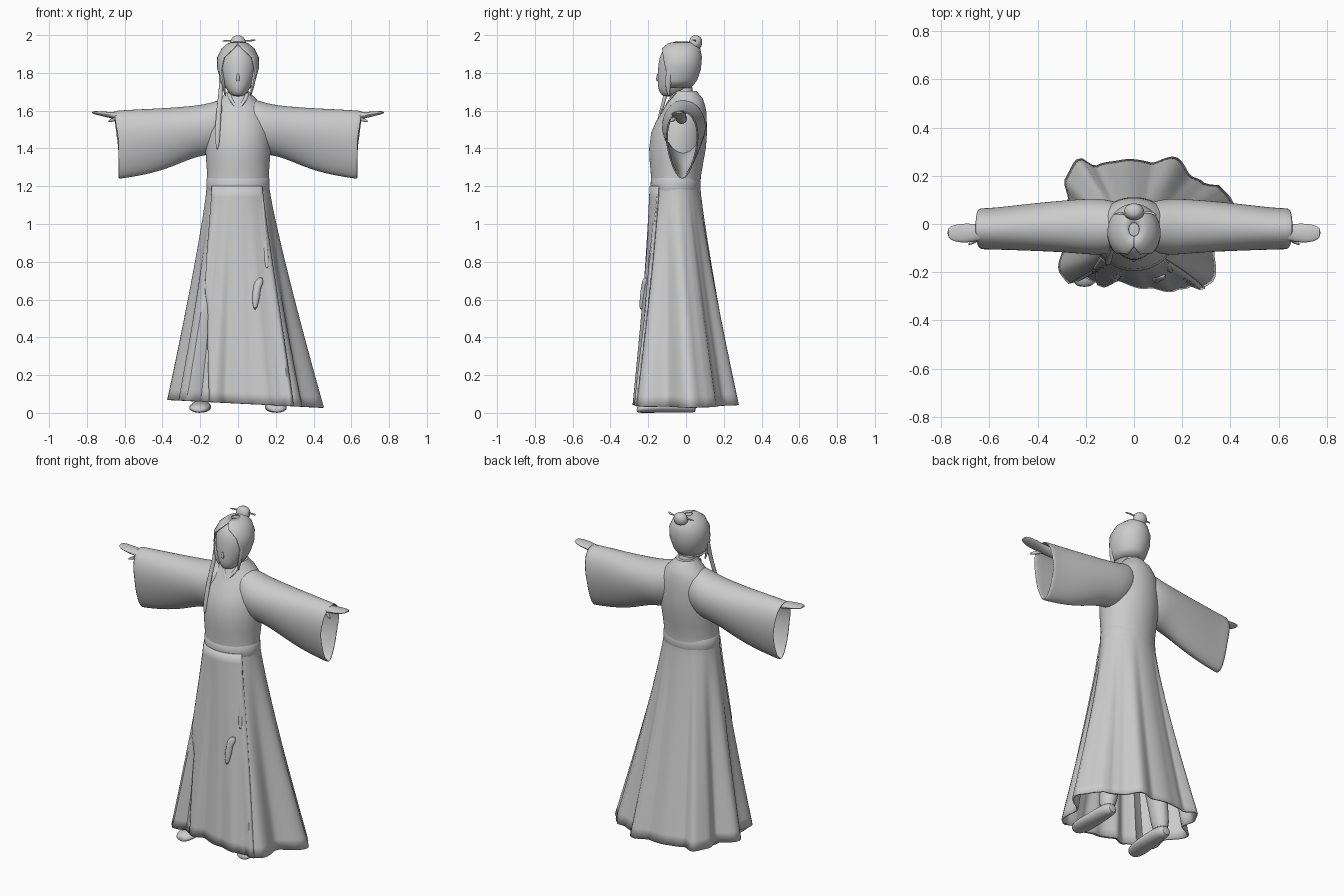
import bpy, bmesh, math
from math import sin, cos, pi, radians

if "Cube" in bpy.data.objects:
    bpy.data.objects.remove(bpy.data.objects["Cube"], do_unlink=True)

GREY = (0.6, 0.6, 0.6, 1)
mat = bpy.data.materials.new("plain_grey")
mat.use_nodes = True
mat.diffuse_color = GREY
bsdf = next(n for n in mat.node_tree.nodes if n.type == 'BSDF_PRINCIPLED')
bsdf.inputs["Base Color"].default_value = GREY


def loft(name, rings, caps=(True, True), closed=True, thick=0, subdiv=0):
    """Skin a list of equal-length point rings."""
    bm = bmesh.new()
    rows = [[bm.verts.new(p) for p in ring] for ring in rings]
    n = len(rows[0])
    for a, b in zip(rows, rows[1:]):
        for i in range(n if closed else n - 1):
            j = (i + 1) % n
            bm.faces.new((a[i], a[j], b[j], b[i]))
    for row, cap in zip((rows[0], rows[-1]), caps):
        if cap and closed:
            bm.faces.new(row)
    bmesh.ops.recalc_face_normals(bm, faces=bm.faces)
    me = bpy.data.meshes.new(name)
    bm.to_mesh(me)
    bm.free()
    me.materials.append(mat)
    ob = bpy.data.objects.new(name, me)
    bpy.context.collection.objects.link(ob)
    if thick:
        m = ob.modifiers.new("thickness", 'SOLIDIFY')
        m.thickness, m.offset = thick, 0
    if subdiv:
        ob.modifiers.new("smooth", 'SUBSURF').levels = subdiv
        ob.modifiers["smooth"].render_levels = subdiv
    bpy.ops.object.select_all(action='DESELECT')
    ob.select_set(True)
    bpy.context.view_layer.objects.active = ob
    bpy.ops.object.shade_smooth_by_angle(angle=radians(50))
    return ob


def stack(name, rows, axis='z', n=16, **kw):
    """Loft ellipses along an axis; row = position, centre pair, radius pair."""
    rings = []
    for t, u, v, ru, rv in rows:
        ring = []
        for i in range(n):
            a = 2 * pi * i / n
            p, q = u + ru * cos(a), v + rv * sin(a)
            ring.append({'x': (t, p, q), 'y': (p, t, q), 'z': (p, q, t)}[axis])
        rings.append(ring)
    return loft(name, rings, subdiv=kw.pop('subdiv', 1), **kw)


def ease(f):
    return f * f * (3 - 2 * f)


# Robe: elliptical body that flares to a folded hem
YC, RX, RY, WAIST, HEM = -0.055, 0.16, 0.125, 1.2, 0.05
hem = [(.45, .03), (.40, .10), (.36, .15), (.29, .165), (.23, .20), (.18, .27), (.07, .25),
       (-.06, .26), (-.16, .235), (-.23, .27), (-.28, .19), (-.27, .10), (-.37, .02),
       (-.29, -.09), (-.305, -.20), (-.265, -.25), (-.20, -.215), (-.13, -.25),
       (-.06, -.225), (.06, -.255), (.17, -.265), (.23, -.25), (.28, -.265), (.325, -.235), (.33, -.10)]
polar = sorted((math.atan2(y, x) % (2 * pi), math.hypot(x, y)) for x, y in hem)
polar = [(polar[-1][0] - 2 * pi, polar[-1][1])] + polar + [(polar[0][0] + 2 * pi, polar[0][1])]


def robe_point(a, z, grow=0.0):
    a %= 2 * pi
    t = max(0, (WAIST - z) / (WAIST - HEM))
    w = t ** 1.15
    for (a0, r0), (a1, r1) in zip(polar, polar[1:]):
        if a0 <= a <= a1:
            r = r0 + (r1 - r0) * ease((a - a0) / (a1 - a0))
            break
    e = 1 / math.hypot(cos(a) / RX, sin(a) / RY)
    r = e * (1 - w) + r * w + grow
    x = r * cos(a)
    return (x, YC * (1 - w) + r * sin(a), z - 0.05 * x * t)


def front_y(x, z):
    pts = [robe_point(pi + pi * i / 90, z) for i in range(91)]
    return min(pts, key=lambda p: abs(p[0] - x))[1]


N = 120
levels = [HEM + (WAIST - HEM) * i / 20 for i in range(21)]
rings = [[robe_point(2 * pi * i / N, z) for i in range(N)] for z in levels]
for z, rx, ry, yc in [(1.26, .158, .128, -.053), (1.33, .163, .137, -.05), (1.40, .168, .145, -.045),
                      (1.48, .168, .143, -.037), (1.54, .16, .13, -.025), (1.59, .145, .113, -.01),
                      (1.63, .12, .098, -.003), (1.66, .09, .085, 0), (1.685, .066, .07, -.005),
                      (1.70, .056, .062, -.007)]:
    rings.append([(rx * cos(2 * pi * i / N), yc + ry * sin(2 * pi * i / N), z) for i in range(N)])
loft("robe", rings, caps=(False, True), thick=0.01)

# Overlapping front panel of the skirt
panel = []
for z in levels:
    f = (z - HEM) / (WAIST - HEM)
    a0, a1 = radians(239 - 29 * f), radians(318 + 7 * f)
    panel.append([robe_point(a0 + (a1 - a0) * i / 30, z, 0.009) for i in range(31)])
loft("front_panel", panel, closed=False, thick=0.008)

# Waist sash, hanging ribbon and pendant
sash = [[robe_point(2 * pi * i / 64, WAIST, g)[:2] + (z,) for i in range(64)]
        for z, g in ((1.17, .003), (1.18, .008), (1.24, .006), (1.25, -.002))]
loft("waist_sash", sash, caps=(False, False))
stack("hanging_ribbon", [(z, x, front_y(x, z) - .008, .012, .007)
      for z, x in ((1.18, .12), (1.08, .13), (.95, .14), (.82, .15), (.76, .155))], n=8)
stack("pendant", [(z, x, front_y(x, z) - .012, r, .016)
      for z, x, r in ((.72, .12, .008), (.69, .11, .03), (.66, .10, .018), (.62, .095, .025), (.54, .09, .008))], n=10)

for s, side in ((1, "left"), (-1, "right")):
    # Wide hanging sleeve, open at the cuff
    sleeve = []
    for x, top, bot, yc, hw in [(.03, 1.66, 1.44, -.01, .08), (.09, 1.655, 1.40, -.012, .105),
                                (.15, 1.635, 1.37, -.012, .112), (.21, 1.623, 1.365, -.01, .108),
                                (.30, 1.615, 1.33, -.01, .10), (.40, 1.608, 1.288, -.012, .092),
                                (.52, 1.603, 1.26, -.017, .083), (.60, 1.598, 1.248, -.02, .078),
                                (.635, 1.595, 1.243, -.02, .078)]:
        ring = []
        for i in range(40):
            a = 2 * pi * i / 40
            k = 1 + .28 * sin(a) * min(1, x / .4)
            tip = .025 * max(0, sin(a + .1)) if x > .62 else 0
            ring.append((s * (x + tip), yc + hw * k * cos(a), (top + bot) / 2 + (top - bot) / 2 * sin(a)))
        sleeve.append(ring)
    loft(side + "_sleeve", sleeve, caps=(True, False), thick=0.01, subdiv=1)

    # Forearm and flat hand
    stack(side + "_hand", [(s * x, y, z, ry, rz) for x, y, z, ry, rz in
          [(.40, -.02, 1.55, .035, .035), (.60, -.03, 1.568, .03, .025), (.65, -.036, 1.574, .036, .018),
           (.70, -.038, 1.58, .042, .015), (.75, -.038, 1.588, .036, .010), (.775, -.036, 1.592, .018, .005)]],
          axis='x')
    stack(side + "_thumb", [(s * x, y, z, r, r) for x, y, z, r in
          [(.62, -.045, 1.565, .014), (.66, -.07, 1.553, .012), (.69, -.085, 1.542, .006)]], axis='x', n=8)

    # Trouser leg and shoe
    fx = s * .195
    stack(side + "_leg", [(.03, fx, 0, .045, .055), (.15, fx * .95, .0, .05, .06),
                          (.5, fx * .65, -.01, .07, .08), (.8, fx * .45, -.03, .07, .08)])
    stack(side + "_shoe", [(y, fx + s * d, h / 2, w, h / 2) for y, d, w, h in
          [(-.262, .012, .025, .03), (-.24, .01, .052, .048), (-.18, .006, .062, .056),
           (-.08, 0, .052, .07), (.02, 0, .046, .075), (.055, 0, .025, .06)]], axis='y')

    # Crossed collar edge and thin lock beside the face
    stack(side + "_collar", [(1.70, s * .05, -.05, .012, .012), (1.66, s * .038, -.084, .013, .010),
                             (1.63, s * .018, -.100, .013, .009), (1.605, -s * .002, -.115, .010, .008)], n=8)
    stack(side + "_face_lock", [(1.84, s * .092, -.085, .012, .02), (1.75, s * .082, -.095, .012, .018),
                                (1.71, s * .073, -.095, .008, .012), (1.675, s * .066, -.09, .003, .004)], n=8)

# Neck and head
stack("neck", [(1.64, 0, 0, .055, .055), (1.70, 0, -.015, .047, .05), (1.78, 0, -.02, .045, .05)])
skull = [(1.675, .022, -.12, -.07), (1.69, .045, -.137, -.02), (1.72, .066, -.149, .02), (1.76, .083, -.151, .05),
         (1.82, .100, -.150, .07), (1.88, .100, -.143, .075), (1.925, .077, -.122, .066),
         (1.95, .046, -.088, .045), (1.96, .015, -.045, .0)]
stack("head", [(z, 0, (f + b) / 2, rx, (b - f) / 2) for z, rx, f, b in skull], n=24)
stack("nose", [(1.80, 0, -.147, .006, .006), (1.765, 0, -.152, .010, .009), (1.755, 0, -.149, .008, .006)], n=8)

# Hair shell with an open face, closing towards the crown
hair = []
for (z, rx, f, b), gap in zip(skull[2:], (78, 66, 54, 42, 16, 0, 0)):
    g, ring = radians(gap), []
    for i in range(41):
        a = -pi / 2 + g + (2 * pi - 2 * g) * i / 40
        ring.append(((rx + .007) * cos(a), (f + b) / 2 + ((b - f) / 2 + .006) * sin(a), z + .003))
    hair.append(ring)
loft("hair", hair, closed=False, thick=0.007)

# Topknot, hairpin and long front lock
stack("topknot", [(1.925, 0, .045, .03, .03), (1.945, 0, .048, .043, .037), (1.968, 0, .052, .044, .036),
                  (1.988, 0, .052, .033, .030), (1.999, 0, .05, .012, .012)])
stack("hairpin", [(-.085, .04, 1.968, .003, .003), (-.06, .045, 1.971, .006, .006), (.06, .05, 1.968, .004, .004),
                  (.08, .045, 1.974, .007, .006), (.095, .035, 1.974, .003, .003)], axis='x', n=8)
stack("long_lock", [(1.80, -.095, -.08, .01, .018), (1.72, -.088, -.10, .012, .014), (1.64, -.098, -.12, .014, .010),
                    (1.55, -.105, -.145, .015, .009), (1.46, -.108, -.163, .015, .009), (1.39, -.11, -.168, .006, .005)], n=8)
